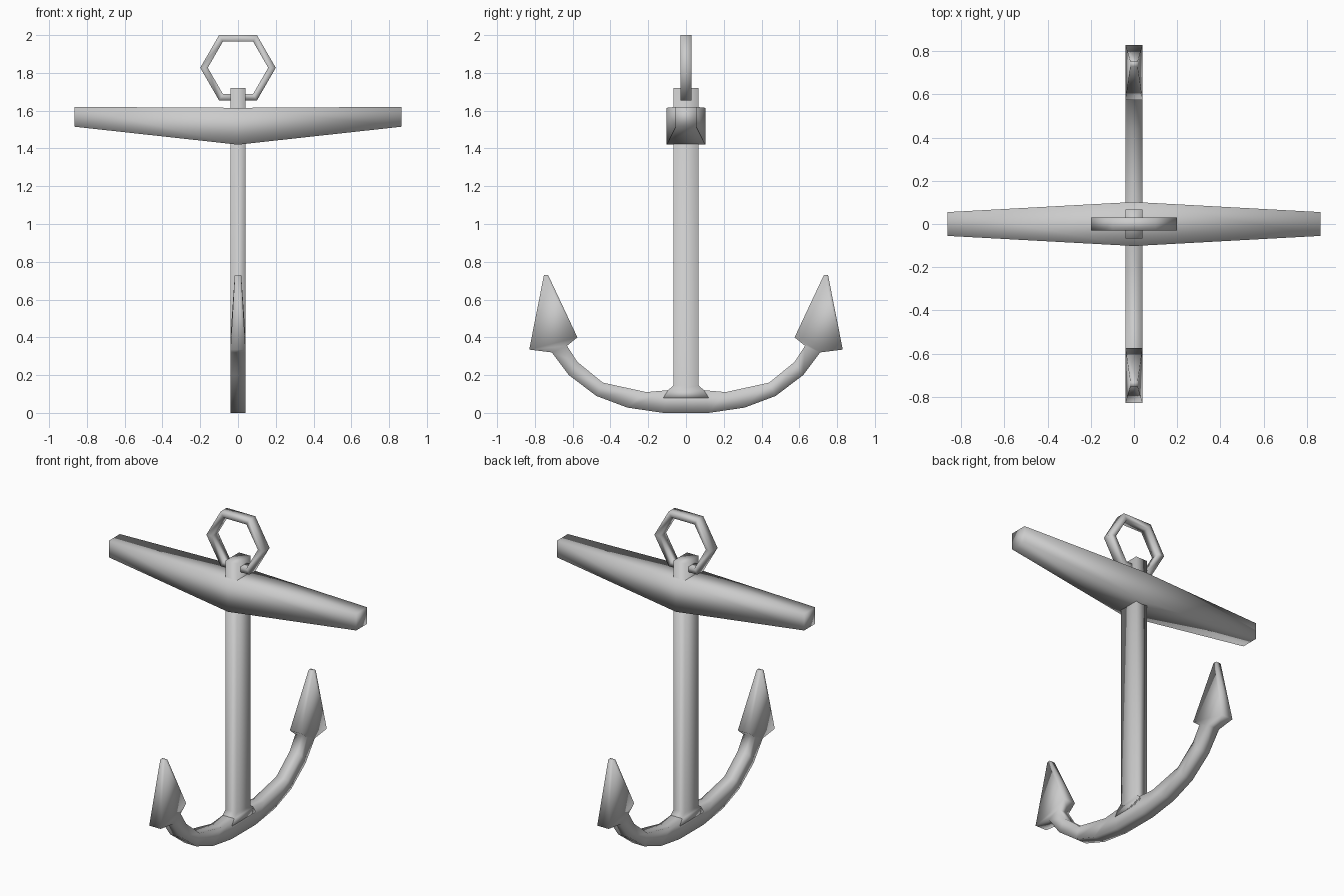
import bpy, bmesh, math

if "Cube" in bpy.data.objects:
    bpy.data.objects.remove(bpy.data.objects["Cube"])


def loft(name, rings, closed=False):
    """Skin a series of four-point rings into one smooth-shaded object."""
    bm = bmesh.new()
    rows = [[bm.verts.new(p) for p in ring] for ring in rings]
    pairs = list(zip(rows, rows[1:]))
    if closed:
        pairs.append((rows[-1], rows[0]))
    else:
        bm.faces.new(rows[0])
        bm.faces.new(rows[-1])
    for a, b in pairs:
        for i in range(4):
            j = (i + 1) % 4
            bm.faces.new((a[i], a[j], b[j], b[i]))
    bmesh.ops.recalc_face_normals(bm, faces=bm.faces)
    for f in bm.faces:
        f.smooth = True
    mesh = bpy.data.meshes.new(name)
    bm.to_mesh(mesh)
    bm.free()
    obj = bpy.data.objects.new(name, mesh)
    bpy.context.collection.objects.link(obj)
    return obj


# Shank, flared where it joins the arms
def shank_ring(hy, z):
    return [(-.04, -hy, z), (.04, -hy, z), (.04, hy, z), (-.04, hy, z)]


loft("shank", [shank_ring(.12, .08), shank_ring(.095, .12),
               shank_ring(.067, .145), shank_ring(.067, 1.72)])

# Stock, a flat-topped bar tapering to both ends
def stock_ring(x, hy, z0, z1):
    return [(x, -hy, z0), (x, hy, z0), (x, hy, z1), (x, -hy, z1)]


loft("stock", [stock_ring(-.865, .055, 1.515, 1.62),
               stock_ring(0, .102, 1.42, 1.615),
               stock_ring(.865, .055, 1.515, 1.62)])

# Curved arms and flukes: outer y, outer z, inner y, inner z, half width
half = [(.12, 0, .095, .12, .04), (.31, .028, .21, .11, .04),
        (.475, .09, .44, .16, .04), (.62, .20, .575, .27, .04),
        (.71, .32, .63, .355, .04), (.83, .335, .575, .40, .04),
        (.752, .73, .73, .73, .017)]


def arm_ring(s, oy, oz, iy, iz, w):
    return [(-w, s * oy, oz), (w, s * oy, oz), (w, s * iy, iz), (-w, s * iy, iz)]


loft("arms_and_flukes", [arm_ring(-1, *p) for p in reversed(half)]
     + [arm_ring(1, *p) for p in half])

# Six-sided ring through the top of the shank
rings = []
for k in range(6):
    a = k * math.pi / 3
    c, s = math.cos(a), math.sin(a)
    rings.append([(r * c, y, 1.827 + r * s)
                  for r, y in ((.2, -.03), (.2, .03), (.16, .03), (.16, -.03))])
loft("ring", rings, closed=True)
